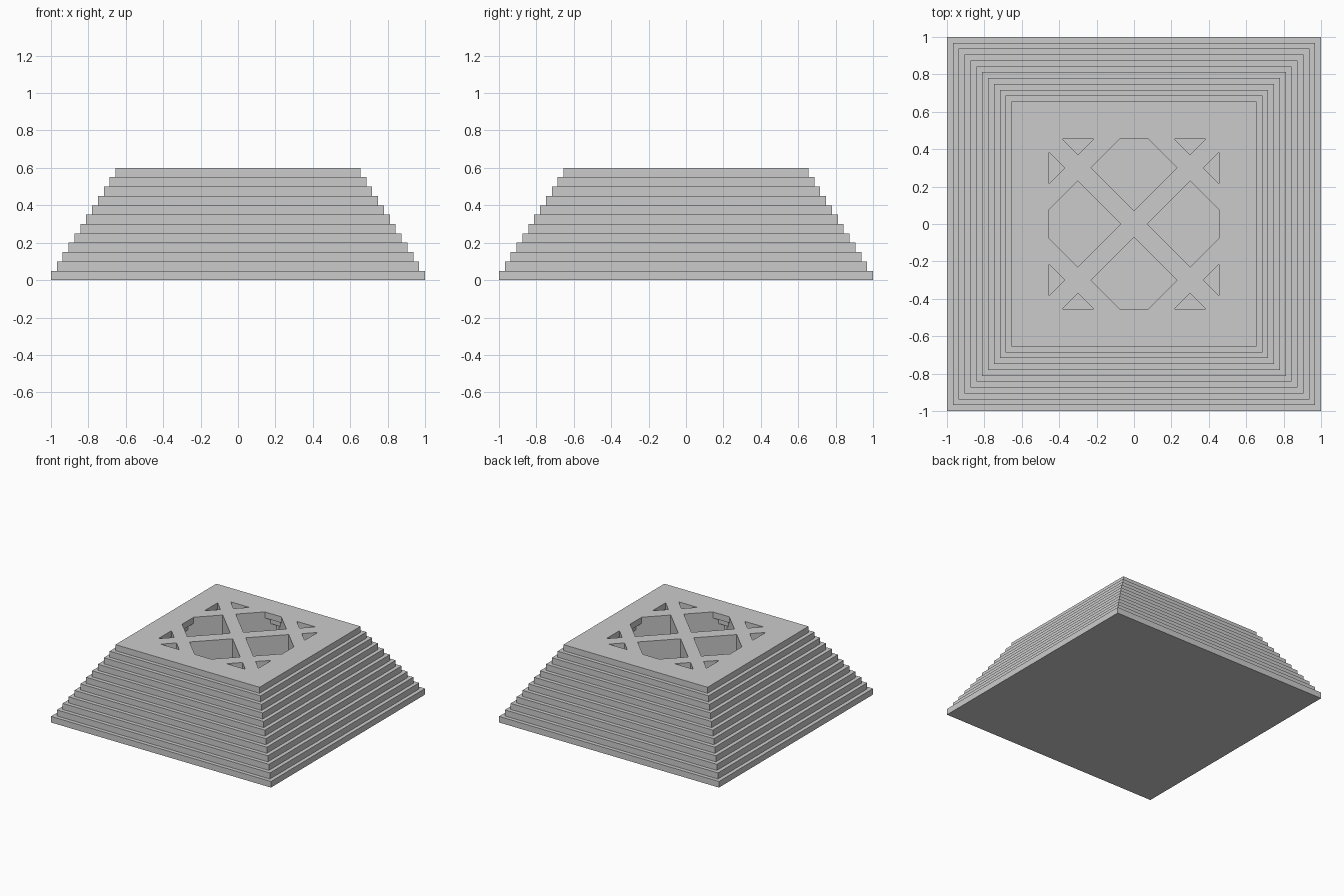
import bpy, bmesh

if "Cube" in bpy.data.objects:
    bpy.data.objects.remove(bpy.data.objects["Cube"])

LAYERS, H = 12, 0.05
STEP = 0.345 / 11
WALL = 0.2
BASE = 2          # solid bottom layers
BAR = 0.07        # half bar width along the axes
PITCH = 0.6


def make_object(name, bm):
    bmesh.ops.recalc_face_normals(bm, faces=bm.faces)
    me = bpy.data.meshes.new(name)
    bm.to_mesh(me)
    bm.free()
    ob = bpy.data.objects.new(name, me)
    bpy.context.collection.objects.link(ob)
    return ob


def stepped_solid(name, inset, first, top):
    """Square staircase solid built by skinning a stepped profile."""
    profile = []
    for i in range(first, LAYERS):
        half = 1 - STEP * i - inset
        z1 = top if i == LAYERS - 1 else (i + 1) * H
        profile += [(half, i * H), (half, z1)]
    bm = bmesh.new()
    rings = [[bm.verts.new((sx * h, sy * h, z))
              for sx, sy in ((1, 1), (-1, 1), (-1, -1), (1, -1))]
             for h, z in profile]
    for a, b in zip(rings, rings[1:]):
        for k in range(4):
            n = (k + 1) % 4
            bm.faces.new((a[k], a[n], b[n], b[k]))
    bm.faces.new(rings[0])
    bm.faces.new(rings[-1])
    return make_object(name, bm)


def boolean(ob, other, operation):
    m = ob.modifiers.new(operation.lower(), 'BOOLEAN')
    m.operation = operation
    m.solver = 'EXACT'
    m.object = other


# Stepped body and the stepped space inside its walls
body = stepped_solid("stepped_body", 0, 0, LAYERS * H)
cavity = stepped_solid("cavity_cutter", WALL, BASE, 0.7)

# Diamond cells left open between the diagonal infill bars
bm = bmesh.new()
r = PITCH / 2 - BAR
for i in range(-3, 3):
    for j in range(-3, 3):
        u, v = PITCH * (i + 0.5), PITCH * (j + 0.5)
        cx, cy = (u + v) / 2, (u - v) / 2
        if max(abs(cx), abs(cy)) > 1:
            continue
        lo, hi = [[bm.verts.new((cx + dx * r, cy + dy * r, z))
                   for dx, dy in ((1, 0), (0, 1), (-1, 0), (0, -1))]
                  for z in (BASE * H - 0.02, 0.75)]
        bm.faces.new(lo)
        bm.faces.new(hi)
        for k in range(4):
            n = (k + 1) % 4
            bm.faces.new((lo[k], lo[n], hi[n], hi[k]))
cells = make_object("cell_cutter", bm)

# Open cells are limited to the cavity, then cut from the body
boolean(cells, cavity, 'INTERSECT')
boolean(body, cells, 'DIFFERENCE')
for cutter in (cavity, cells):
    cutter.hide_render = True
    cutter.hide_set(True)
